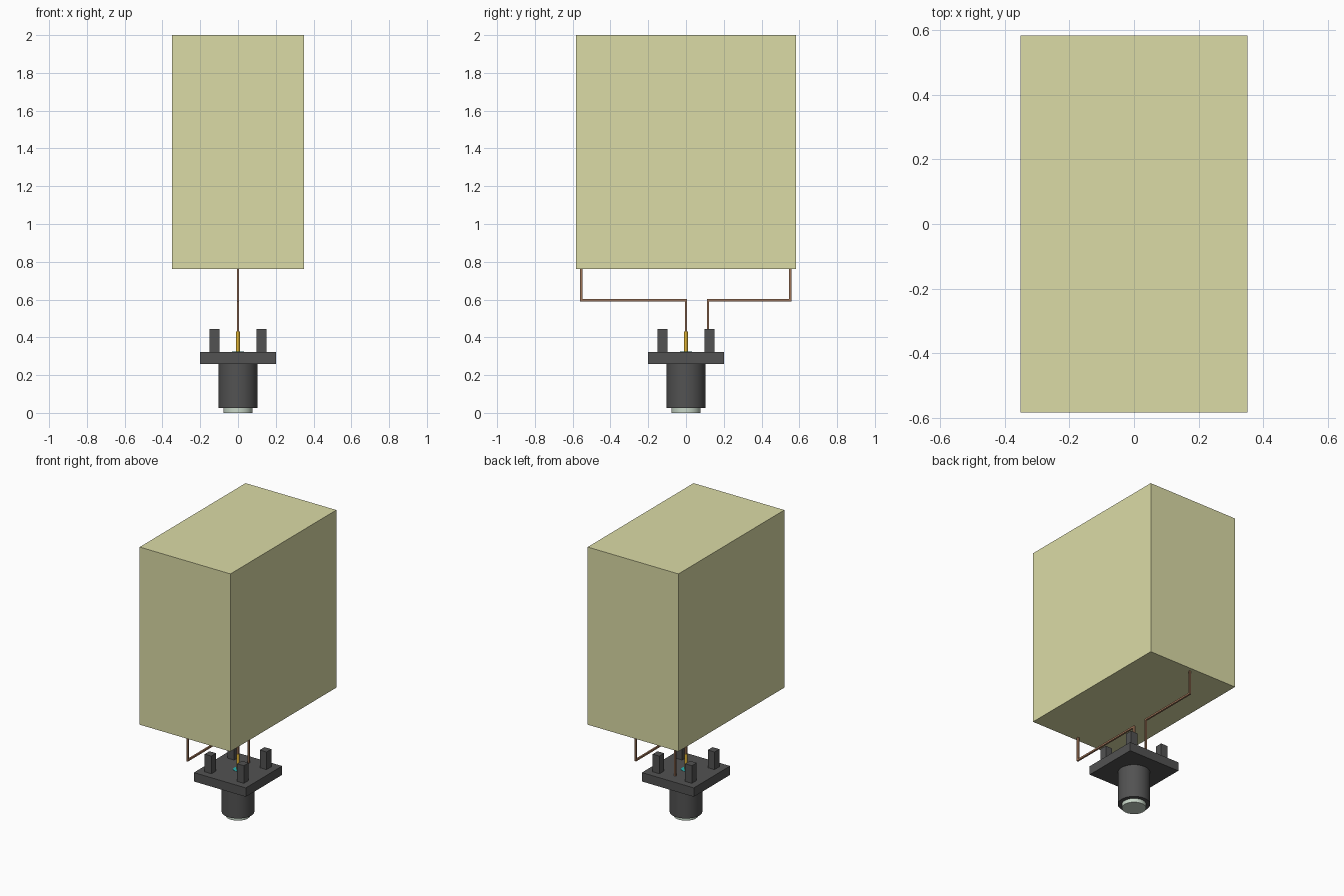
import bpy, bmesh
from mathutils import Vector, Matrix

if "Cube" in bpy.data.objects:
    bpy.data.objects.remove(bpy.data.objects["Cube"])


def material(name, rgb):
    m = bpy.data.materials.new(name)
    m.diffuse_color = (*rgb, 1)
    m.use_nodes = True
    m.node_tree.nodes["Principled BSDF"].inputs["Base Color"].default_value = m.diffuse_color
    return m


CREAM = material("pale_yellow", (0.71, 0.71, 0.38))
DARK = material("dark_metal", (0.085, 0.085, 0.085))
GOLD = material("gold", (0.75, 0.45, 0.03))
COPPER = material("copper", (0.35, 0.18, 0.10))
WHITE = material("pale_insulator", (0.58, 0.68, 0.58))
TEAL = material("teal_insulator", (0.02, 0.45, 0.45))


def finish(name, bm, mat, smooth=False):
    bmesh.ops.recalc_face_normals(bm, faces=bm.faces[:])
    me = bpy.data.meshes.new(name)
    bm.to_mesh(me)
    bm.free()
    me.materials.append(mat)
    ob = bpy.data.objects.new(name, me)
    bpy.context.collection.objects.link(ob)
    if smooth:
        bpy.ops.object.select_all(action='DESELECT')
        ob.select_set(True)
        bpy.context.view_layer.objects.active = ob
        bpy.ops.object.shade_smooth_by_angle()
    return ob


def box(name, lo, hi, mat):
    lo, hi = Vector(lo), Vector(hi)
    bm = bmesh.new()
    bmesh.ops.create_cube(bm, size=1, matrix=Matrix.Translation((lo + hi) / 2)
                          @ Matrix.Diagonal((*(hi - lo), 1)))
    return finish(name, bm, mat)


def cylinder(name, r, z0, z1, mat, sides=48):
    bm = bmesh.new()
    bmesh.ops.create_cone(bm, cap_ends=True, segments=sides, radius1=r, radius2=r,
                          depth=z1 - z0, matrix=Matrix.Translation((0, 0, (z0 + z1) / 2)))
    return finish(name, bm, mat, True)


def wire(name, path, h=0.006):
    """Square wire along a (y, z) path at x = 0, with mitred bends."""
    pts = [Vector(p) for p in path]
    bm = bmesh.new()
    rings = []
    for i, p in enumerate(pts):
        a = (p - pts[i - 1]).normalized() if i else (pts[1] - p).normalized()
        b = (pts[i + 1] - p).normalized() if i < len(pts) - 1 else a
        na, nb = Vector((-a.y, a.x)), Vector((-b.y, b.x))
        off = (na + nb) * h / (1 + na.dot(nb))
        rings.append([bm.verts.new((sx * h, *(p + s * off)))
                      for sx, s in ((-1, -1), (1, -1), (1, 1), (-1, 1))])
    for r, q in zip(rings, rings[1:]):
        for k in range(4):
            bm.faces.new((r[k], r[k - 1], q[k - 1], q[k]))
    bm.faces.new(rings[0])
    bm.faces.new(rings[-1])
    return finish(name, bm, COPPER)


# Large block on top
box("block", (-0.35, -0.583, 0.762), (0.35, 0.583, 2.0), CREAM)

# Coaxial connector
box("flange", (-0.2, -0.2, 0.26), (0.2, 0.2, 0.322), DARK)
cylinder("barrel", 0.103, 0.027, 0.262, DARK)
cylinder("barrel_insulator", 0.077, 0.0, 0.05, WHITE)
cylinder("pin_insulator", 0.032, 0.3, 0.324, TEAL, 32)
cylinder("centre_pin", 0.01, 0.3, 0.431, GOLD, 24)

# Four mounting posts at the flange corners
for sx in (-1, 1):
    for sy in (-1, 1):
        x, y = sx * 0.125, sy * 0.125
        box("mounting_post", (x - 0.026, y - 0.026, 0.32), (x + 0.026, y + 0.026, 0.445), DARK)

# Feed wires from connector to block
wire("signal_wire", [(0, 0.42), (0, 0.597), (-0.555, 0.597), (-0.555, 0.764)])
wire("ground_wire", [(0.117, 0.32), (0.117, 0.597), (0.552, 0.597), (0.552, 0.764)])
